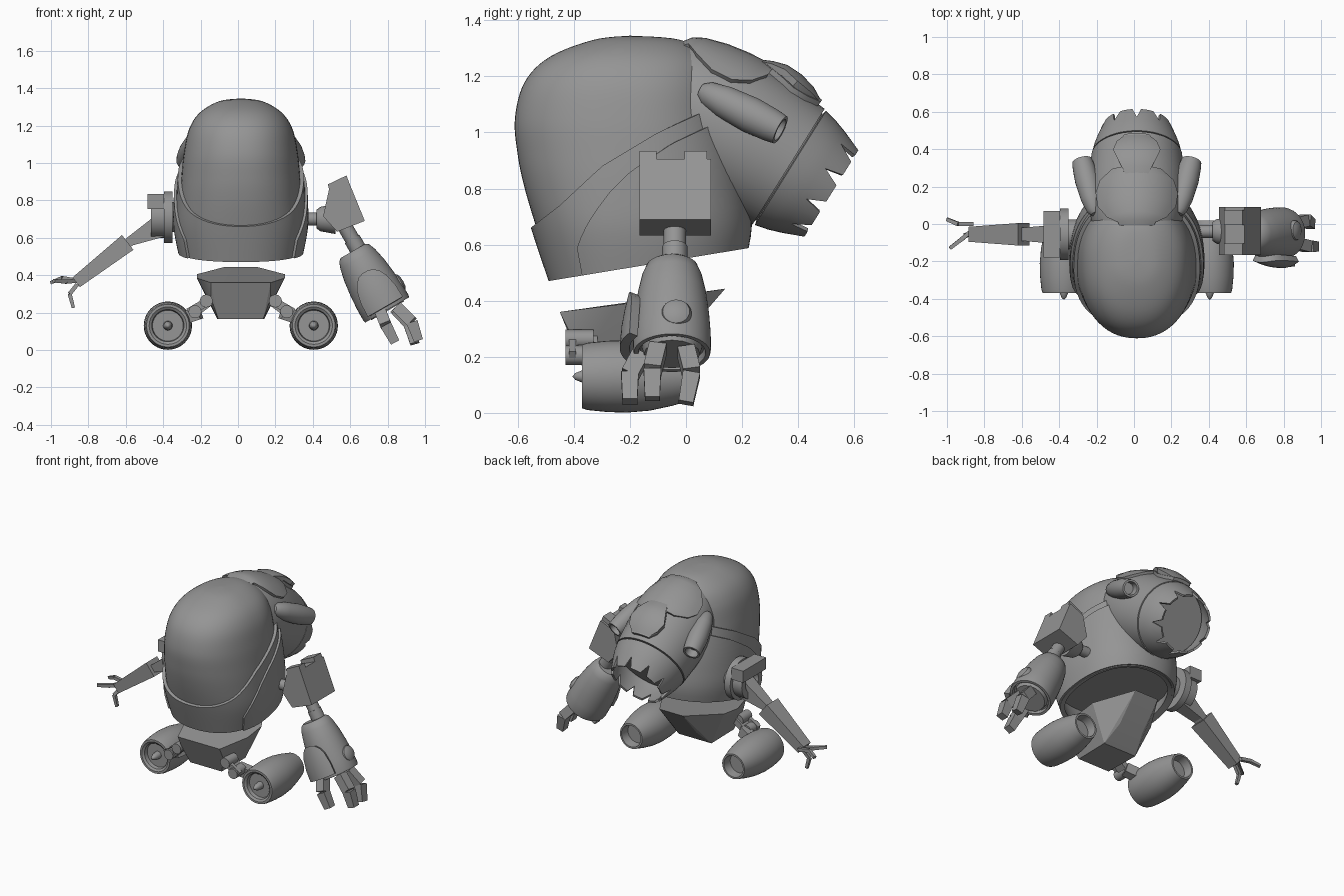
import bpy, bmesh
from math import sin, cos, pi, radians
from mathutils import Vector as V

cube = bpy.data.objects.get("Cube")
if cube:
    bpy.data.objects.remove(cube, do_unlink=True)

CX = 0.015  # body centre line
grey = bpy.data.materials.new("plain grey")
grey.use_nodes = True
grey.diffuse_color = (0.3, 0.3, 0.3, 1)
grey.node_tree.nodes["Principled BSDF"].inputs["Base Color"].default_value = (0.3, 0.3, 0.3, 1)


def finish(name, bm, thick=0, angle=35):
    bmesh.ops.remove_doubles(bm, verts=bm.verts, dist=0.0005)
    bmesh.ops.recalc_face_normals(bm, faces=bm.faces)
    if thick:
        bmesh.ops.solidify(bm, geom=bm.faces[:], thickness=thick)
        bmesh.ops.recalc_face_normals(bm, faces=bm.faces)
    me = bpy.data.meshes.new(name)
    bm.to_mesh(me)
    bm.free()
    me.materials.append(grey)
    ob = bpy.data.objects.new(name, me)
    bpy.context.collection.objects.link(ob)
    bpy.ops.object.select_all(action='DESELECT')
    ob.select_set(True)
    bpy.context.view_layer.objects.active = ob
    bpy.ops.object.shade_smooth_by_angle(angle=radians(angle))
    return ob


def loft(name, rows, closed=True, caps=False, thick=0):
    bm = bmesh.new()
    vs = [[bm.verts.new(p) for p in r] for r in rows]
    n = len(rows[0])
    for a, b in zip(vs, vs[1:]):
        for i in range(n if closed else n - 1):
            j = (i + 1) % n
            bm.faces.new((a[i], a[j], b[j], b[i]))
    if caps:
        bm.faces.new(vs[0])
        bm.faces.new(vs[-1])
    return finish(name, bm, thick)


def hull(name, pts):
    bm = bmesh.new()
    for p in pts:
        bm.verts.new(p)
    bmesh.ops.convex_hull(bm, input=bm.verts)
    return finish(name, bm, angle=20)


def polar(origin, axis, up=(0, 0, 1)):
    """Point at distance s, radius r and angle a about an axis; angle 0 points up."""
    o, ax = V(origin), V(axis).normalized()
    u = V(up)
    u = (u - ax * u.dot(ax)).normalized()
    w = ax.cross(u)
    return lambda s, r, a: o + ax * s + (u * cos(a) + w * sin(a)) * r


def lathe(name, origin, axis, profile, seg=40, up=(0, 0, 1)):
    f = polar(origin, axis, up)
    return loft(name, [[f(s, r, 2 * pi * i / seg) for i in range(seg)] for s, r in profile])


def beam(name, p, q, a, b, up=(0, 1, 0)):
    """Tapered box; a and b are (width along up, depth) at each end."""
    f = polar(p, V(q) - V(p), up)
    length = (V(q) - V(p)).length
    o = V(p)
    u, w = f(0, 1, 0) - o, f(0, 1, pi / 2) - o
    rows = [[f(s, 0, 0) + u * i * d[0] / 2 + w * j * d[1] / 2
             for i, j in ((-1, -1), (1, -1), (1, 1), (-1, 1))] for s, d in ((0, a), (length, b))]
    return loft(name, rows, caps=True)


def prism(name, outline, y0, y1):
    return hull(name, [(x, y, z) for x, z in outline for y in (y0, y1)])


def pick(table, t):
    """Piecewise linear lookup: first column is the key."""
    t = min(max(t, table[0][0]), table[-1][0])
    for a, b in zip(table, table[1:]):
        if t <= b[0]:
            k = (t - a[0]) / (b[0] - a[0])
            return [p + (q - p) * k for p, q in zip(a[1:], b[1:])]


def patch(name, f, profile, outline, lift, cols=12):
    """Raised plate that follows a turned surface; outline is (s, half angle)."""
    rows = []
    for s, half in outline:
        r = pick(profile, s)[0] + lift
        rows.append([f(s, r, half * (2 * i / cols - 1)) for i in range(cols + 1)])
    return loft(name, rows, closed=False, thick=lift + 0.02)


# Body: height, front, back, half width, smoothed into many rows
keys = [(.47, -.47, .16, .29), (.65, -.53, .2, .325), (.8, -.575, .19, .325), (.92, -.6, .17, .318),
        (1.05, -.61, .14, .305), (1.18, -.575, .12, .277), (1.27, -.485, .08, .218),
        (1.33, -.33, -.02, .115), (1.345, -.2, -.2, 0)]
body = []
for i in range(len(keys) - 1):
    p0, p1, p2, p3 = (V(keys[min(max(i + d, 0), len(keys) - 1)]) for d in (-1, 0, 1, 2))
    for k in range(6):
        t = k / 6
        body.append(tuple(0.5 * (2 * p1 + (p2 - p0) * t + (2 * p0 - 5 * p1 + 4 * p2 - p3) * t * t
                                 + (3 * p1 - p0 - 3 * p2 + p3) * t ** 3)))
body.append(keys[-1])


def body_point(a, z, off=0):
    front, back, half = pick(body, z)
    c, s = cos(a), sin(a)
    depth = max(back + .2, 0) if s > 0 else max(-.2 - front, 0)
    bend = lambda v: (1 if v > 0 else -1) * abs(v) ** 0.9
    return V((CX + bend(c) * (max(half, 0) + off), -.2 + bend(s) * (depth + off), z))


loft("canopy_dome", [[body_point(2 * pi * i / 64, r[0]) for i in range(64)] for r in body if r[0] > .6])


def shell(name, top, off, a0, a1, thick, closed, cols=64, rows=12):
    grid = []
    for k in range(rows + 1):
        row = []
        for i in range(cols if closed else cols + 1):
            a, y = a0 + (a1 - a0) * i / cols, -.2
            for _ in range(25):
                low = .47 + (y + .49) * .165
                z = low + (max(pick(top, y)[0], low + .01) - low) * k / rows
                y += (body_point(a, z, off).y - y) * .4
            row.append(body_point(a, z, off))
        grid.append(row)
    return loft(name, grid, closed, thick=thick)


shell("lower_shell", [(-.56, .655), (-.45, .74), (-.3, .88), (-.1, 1.0), (.1, 1.09), (.3, 1.12)],
      .02, 0, 2 * pi, .03, True)
shell("side_panel", [(-.41, .49), (-.395, .57), (-.37, .64), (-.33, .71), (-.27, .79), (-.2, .86), (-.05, .96),
                     (.1, 1.03), (.3, 1.05)], .034, -.54, pi + .54, .025, False)
hull("body_floor", [body_point(2 * pi * i / 32, .62 + .05 * d, -.01) for i in range(32) for d in (0, 1)])

# Rear engine
AXIS = (0, .85, -.53)
RING = (CX, .37, .875)
engine = [(-.6, 0), (-.59, .12), (-.56, .18), (-.5, .215), (-.4, .245), (-.3, .258), (-.18, .258),
          (-.08, .25), (-.005, .243)]
lathe("engine_casing", RING, AXIS, engine + [(-.005, .225), (.03, .21), (.03, 0)])
ef = polar(RING, AXIS)
nozzle = []
for s, r in ((.003, .24), (.05, .229), (.095, .214), (.175, .183)):
    nozzle.append([ef(.11 if s > .1 and i % 5 == 0 else s, .208 if s > .1 and i % 5 == 0 else r,
                      2 * pi * i / 50) for i in range(50)])
loft("toothed_nozzle", nozzle, thick=.014)
patch("engine_cover", ef, engine, [(-.585, .5), (-.54, .5), (-.5, .75), (-.42, .95), (-.34, .95), (-.28, .8),
                                   (-.24, .5)], .018)
hatch = [(-.3, .262), (-.25, .285), (-.2, .3), (-.14, .298), (-.08, .283), (-.03, .255)]
patch("engine_hatch", ef, hatch, [(-.29, .22), (-.25, .28), (-.2, .35), (-.14, .43), (-.08, .38), (-.035, .24)], .006)
patch("engine_hatch_skirt", ef, engine, [(-.27, .26), (-.2, .36), (-.14, .44), (-.08, .39), (-.03, .25)], .02)
for side, label in ((1, "left"), (-1, "right")):
    start, end = V((CX + side * .225, .075, 1.14)), V((CX + side * .292, .335, 1.01))
    lathe(label + "_exhaust", start, end - start,
          [(-.03, 0), (-.025, .025), (0, .043), (.07, .058), (.18, .065), (.26, .06), (.3, .054),
           (.3, .042), (.25, .036), (.25, 0)], 24)

# Neck and pelvis
lathe("neck", (CX, -.27, .37), (0, 0, 1), [(0, 0), (0, .09), (.04, .09), (.04, .08), (.28, .08), (.28, 0)], 24)
pelvis = [(.16, -.45, .36), (.235, -.25, .385), (.235, -.1, .405), (.09, .14, .443),
          (.16, -.41, .28), (.12, -.37, .165), (.125, -.12, .165), (.09, -.01, .27)]
hull("pelvis", [(CX + s * x, y, z) for x, y, z in pelvis for s in (1, -1)])

# Wheel pods and their brackets
for side, label in ((1, "left"), (-1, "right")):
    x = CX + side * .39
    lathe(label + "_pod", (x, -.37, .13), (0, 1, 0),
          [(-.035, 0), (-.025, .012), (0, .022), (.035, .025), (.035, .082), (.01, .086), (0, .1), (0, .114),
           (.02, .12), (.09, .127), (.16, .129), (.24, .122), (.32, .105), (.39, .085), (.39, .073),
           (.33, .066), (.33, 0)])
    arm = lambda dx, y, z: (CX + side * dx, y, z)
    beam(label + "_upper_link", arm(.12, -.35, .29), arm(.24, -.35, .2), (.07, .04), (.07, .04))
    beam(label + "_link_plate", arm(.16, -.405, .27), arm(.28, -.405, .2), (.025, .045), (.025, .045))
    for k, (dx, z) in enumerate(((.185, .262), (.245, .205))):
        lathe(label + "_link_pin_%d" % k, arm(dx, -.43, z), (0, 1, 0),
              [(0, 0), (0, .035), (.1, .035), (.1, 0)], 12)
    beam(label + "_lower_link", arm(.22, -.33, .2), arm(.31, -.3, .17), (.06, .07), (.06, .07))

# Slim arm on the right side
AY = -.055
lathe("right_shoulder", (-.3, AY, .71), (-1, 0, 0),
      [(0, .08), (.05, .08), (.05, .138), (.095, .138), (.095, .112), (.165, .112), (.165, .07), (.14, .06), (.14, 0)])
prism("right_shoulder_block", [(-.485, .755), (-.395, .755), (-.395, .835), (-.485, .835)], AY - .125, AY + .125)
beam("right_upper_arm", (-.4, AY, .67), (-.59, AY, .575), (.1, .13), (.07, .045))
beam("right_elbow", (-.56, AY, .59), (-.62, AY, .55), (.07, .05), (.07, .05))
beam("right_forearm", (-.59, AY, .575), (-.865, AY, .362), (.12, .1), (.08, .065))
claws = [[(-.86, .0, .37), (-.94, .0, .385), (-1, .025, .36)],
         [(-.86, -.03, .37), (-.92, -.08, .365), (-.985, -.13, .37)],
         [(-.86, -.05, .35), (-.9, -.06, .3), (-.88, -.06, .225)]]

# Heavy arm on the left side
lathe("left_shoulder_pin", (.3, -.04, .7), (1, 0, 0),
      [(0, .035), (.12, .035), (.12, .05), (.14, .065), (.22, .08), (.22, 0)], 16)
prism("left_shoulder_block", [(.487, .86), (.59, .905), (.678, .69), (.53, .632), (.455, .715), (.5, .78)], -.165, .09)
for k, (y0, y1) in enumerate(((-.165, -.105), (-.005, .075))):
    prism("left_shoulder_ridge_%d" % k, [(.49, .85), (.48, .885), (.58, .933), (.6, .88)], y0, y1)
HAND_AXIS = (.5, 0, -.866)
lathe("left_wrist_rod", (.56, -.04, .68), HAND_AXIS, [(0, .04), (.1, .04), (.1, .045), (.2, .045), (.2, 0)], 12)
cuff = [(0, 0), (0, .075), (.012, .092), (.05, .107), (.12, .122), (.2, .132), (.28, .138), (.35, .139)]
base = (.615, -.05, .53)
lathe("left_forearm", base, HAND_AXIS, cuff + [(.365, .136), (.365, .12), (.34, .115), (.34, 0)], up=(0, -1, 0))
hf = polar(base, HAND_AXIS, (0, -1, 0))
cuff_plate = [(.04, .115), (.12, .138), (.2, .155), (.28, .168), (.36, .172)]
patch("left_cuff_plate", hf, cuff_plate, [(.13, .12), (.14, .3), (.165, .46), (.2, .56), (.27, .62), (.345, .62)], .015)
lathe("left_arm_button", (.825, -.035, .335), (.87, 0, .5),
      [(0, .055), (.04, .055), (.055, .048), (.064, .03), (.067, 0)], 24)
lathe("left_palm", hf(.33, 0, 0), HAND_AXIS, [(0, .11), (.04, .1), (.04, 0)], 16)
fingers = [[(.76, -.16, .21), (.79, -.2, .135), (.84, -.2, .04)],
           [(.85, -.1, .23), (.93, -.12, .15), (.965, -.12, .05)],
           [(.84, .0, .22), (.915, .02, .14), (.945, .0, .035)]]
for label, digits, w in (("right_claw", claws, .022), ("left_finger", fingers, .062)):
    for k, (a, b, c) in enumerate(digits):
        beam("%s_%d_root" % (label, k), a, b, (w, w), (w, w))
        beam("%s_%d_tip" % (label, k), b, c, (w, w), (w * .85, w * .8))
